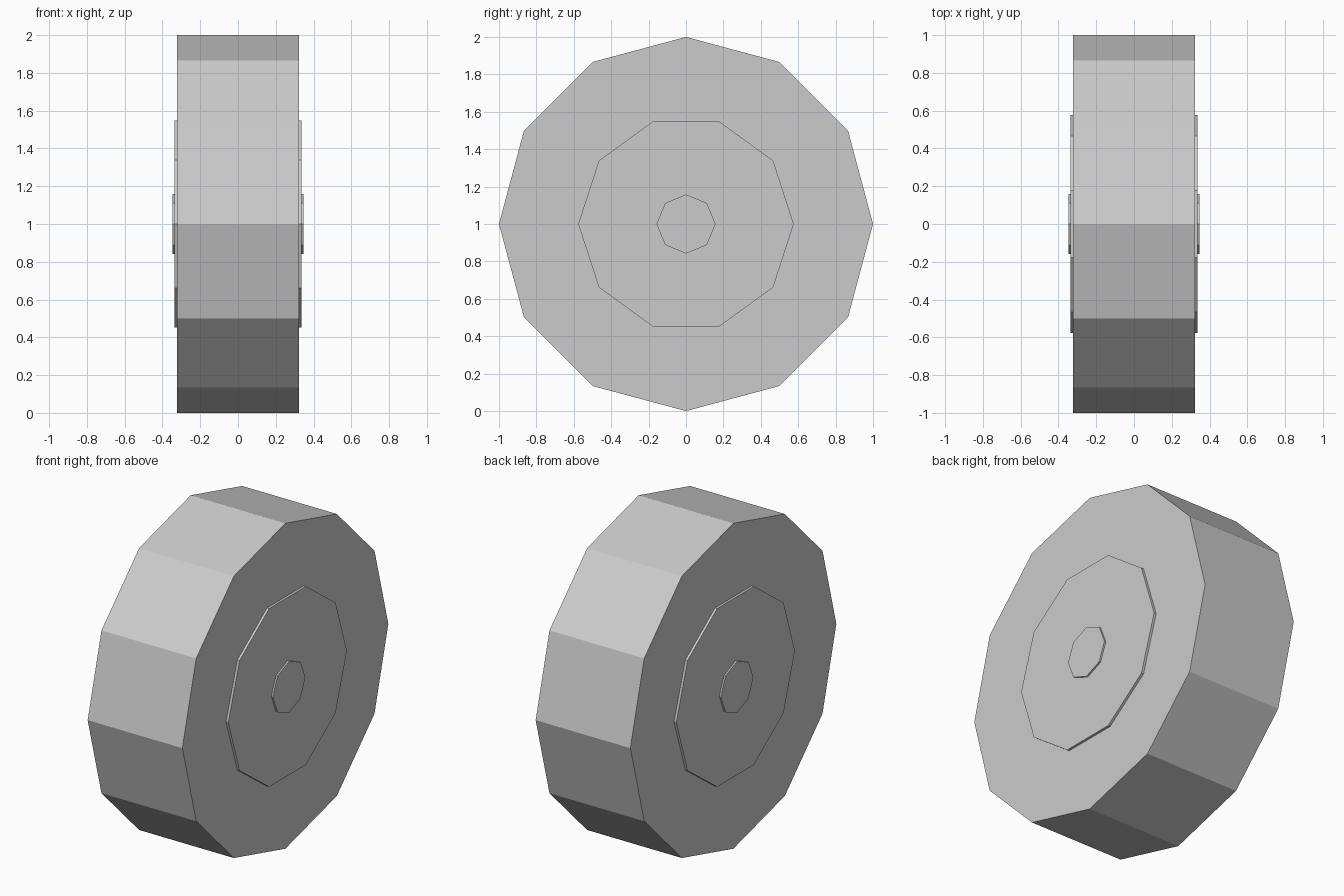
import bpy
import math

cube = bpy.data.objects.get("Cube")
if cube:
    bpy.data.objects.remove(cube, do_unlink=True)

# One plain grey for the whole wheel
grey = bpy.data.materials.new("light_grey")
grey.use_nodes = True
colour = (0.6, 0.6, 0.6, 1)
grey.diffuse_color = colour
grey.node_tree.nodes["Principled BSDF"].inputs["Base Color"].default_value = colour


def disc(name, sides, radius, half_width):
    """Flat-shaded cylinder lying along x, with a corner on the y axis."""
    bpy.ops.mesh.primitive_cylinder_add(
        vertices=sides, radius=radius, depth=2 * half_width,
        location=(0, 0, 1), rotation=(0, math.pi / 2, 0))
    obj = bpy.context.object
    obj.name = name
    obj.data.materials.append(grey)
    return obj


# Tyre, with the rim and axle cap standing slightly proud on both sides
disc("tyre", 12, 1.0, 0.322)
disc("rim", 10, 0.576, 0.337)
disc("axle_cap", 8, 0.158, 0.347)
